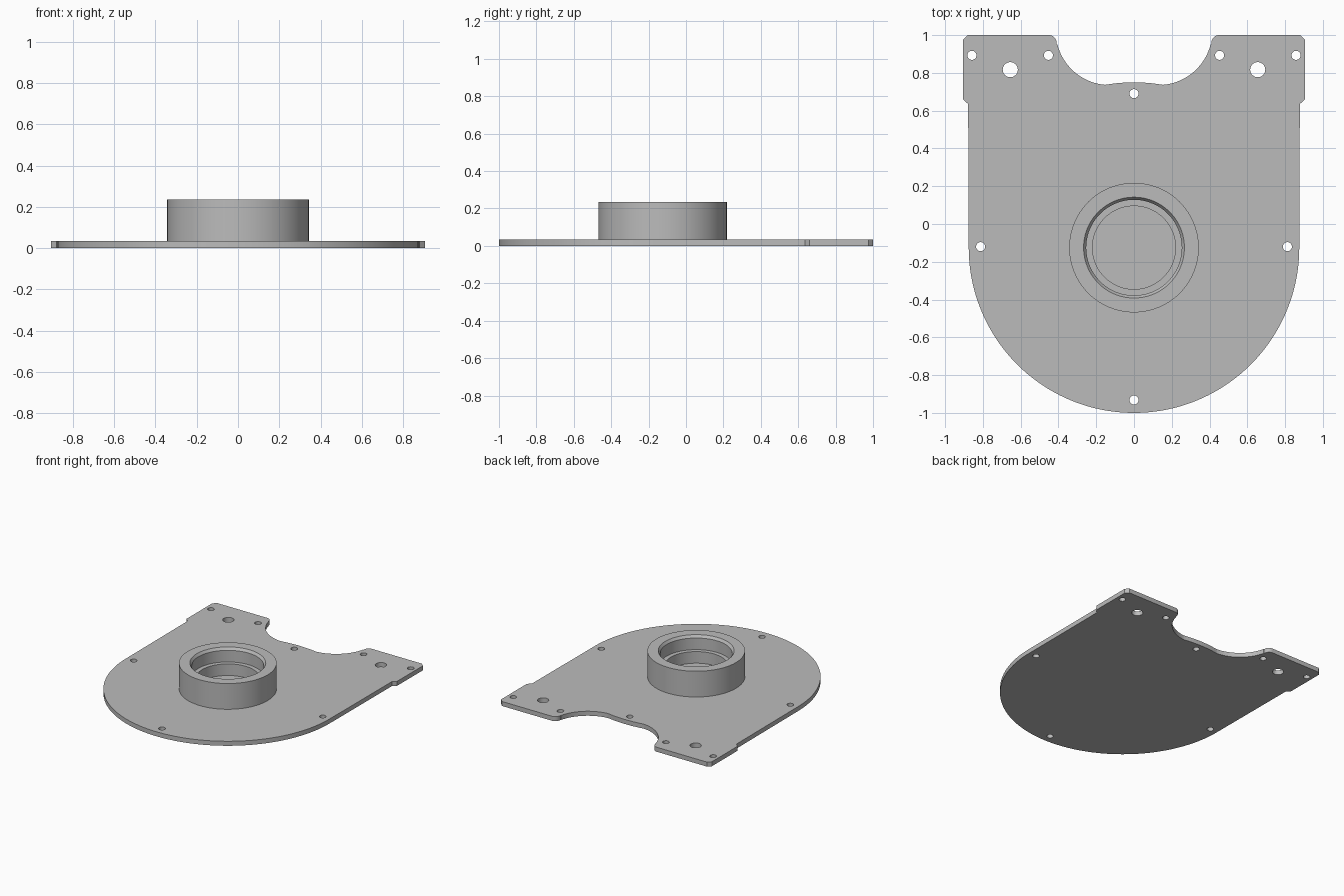
import bpy, bmesh
from math import cos, sin, radians, pi

cube = bpy.data.objects.get("Cube")
if cube:
    bpy.data.objects.remove(cube, do_unlink=True)

THICK = 0.035
BOSS_Y = -0.125

grey = bpy.data.materials.new("machined grey")
grey.use_nodes = True
grey.diffuse_color = (0.5, 0.5, 0.5, 1)
grey.node_tree.nodes["Principled BSDF"].inputs["Base Color"].default_value = (0.5, 0.5, 0.5, 1)


def arc(cx, cy, r, start, end, n):
    angles = [radians(start + (end - start) * i / n) for i in range(n + 1)]
    return [(cx + r * cos(a), cy + r * sin(a)) for a in angles]


def finish(obj):
    bm = bmesh.new()
    bm.from_mesh(obj.data)
    bmesh.ops.remove_doubles(bm, verts=bm.verts, dist=0.0002)
    bmesh.ops.recalc_face_normals(bm, faces=bm.faces)
    bm.to_mesh(obj.data)
    bm.free()
    obj.data.materials.clear()
    obj.data.materials.append(grey)
    bpy.ops.object.select_all(action='DESELECT')
    obj.select_set(True)
    bpy.context.view_layer.objects.active = obj
    bpy.ops.object.shade_smooth_by_angle(angle=radians(25))


# Plate outline: right half from the rear notch round to the front, then mirrored
half = arc(0, BOSS_Y, 0.875, 90, 80.2, 8)
half += arc(0.13, 1.02, 0.284, -85, -14, 20)
half += arc(0.45, 0.96, 0.04, 190, 90, 8)
half += [(0.88, 1), (0.905, 0.975), (0.905, 0.66), (0.878, 0.635)]
half += arc(0, BOSS_Y, 0.875, 0, -90, 48)
outline = half + [(-x, y) for x, y in half[-2:0:-1]]

# Screw holes, mirrored left and right
holes = [(0, 0.69, 0.024), (0, -0.932, 0.024)]
for x, y, r in [(0.858, 0.893, 0.024), (0.453, 0.893, 0.024),
                (0.655, 0.817, 0.04), (0.812, -0.12, 0.024)]:
    holes += [(x, y, r), (-x, y, r)]

# Flat plate with its holes
curve = bpy.data.curves.new("plate", 'CURVE')
curve.dimensions = '2D'
curve.fill_mode = 'BOTH'
curve.extrude = THICK / 2
for loop in [outline] + [arc(x, y, r, 0, 360, 32)[:-1] for x, y, r in holes]:
    spline = curve.splines.new('POLY')
    spline.points.add(len(loop) - 1)
    for point, (x, y) in zip(spline.points, loop):
        point.co = (x, y, THICK / 2, 1)
    spline.use_cyclic_u = True
shape = bpy.data.objects.new("plate_outline", curve)
bpy.context.collection.objects.link(shape)
bpy.context.view_layer.update()
mesh = bpy.data.meshes.new_from_object(
    shape.evaluated_get(bpy.context.evaluated_depsgraph_get()))
bpy.data.objects.remove(shape, do_unlink=True)
plate = bpy.data.objects.new("plate", mesh)
bpy.context.collection.objects.link(plate)
# Stand the underside on the ground
low = min(v.co.z for v in mesh.vertices)
for v in mesh.vertices:
    v.co.z -= low
finish(plate)

# Bearing boss: a turned ring with a chamfered mouth and an inner ledge
profile = [(0.343, 0.02), (0.343, 0.235), (0.267, 0.235), (0.253, 0.215),
           (0.253, 0.125), (0.22, 0.125), (0.22, 0.02)]
bm = bmesh.new()
verts = [bm.verts.new((r, BOSS_Y, z)) for r, z in profile]
edges = [bm.edges.new((verts[i], verts[i - 1])) for i in range(len(verts))]
bmesh.ops.spin(bm, geom=verts + edges, cent=(0, BOSS_Y, 0), axis=(0, 0, 1),
               angle=2 * pi, steps=96, use_merge=True)
mesh = bpy.data.meshes.new("bearing_boss")
bm.to_mesh(mesh)
bm.free()
boss = bpy.data.objects.new("bearing_boss", mesh)
bpy.context.collection.objects.link(boss)
# Centre the turning on the boss axis
mid = (min(v.co.x for v in mesh.vertices) + max(v.co.x for v in mesh.vertices)) / 2
for v in mesh.vertices:
    v.co.x -= mid
finish(boss)
